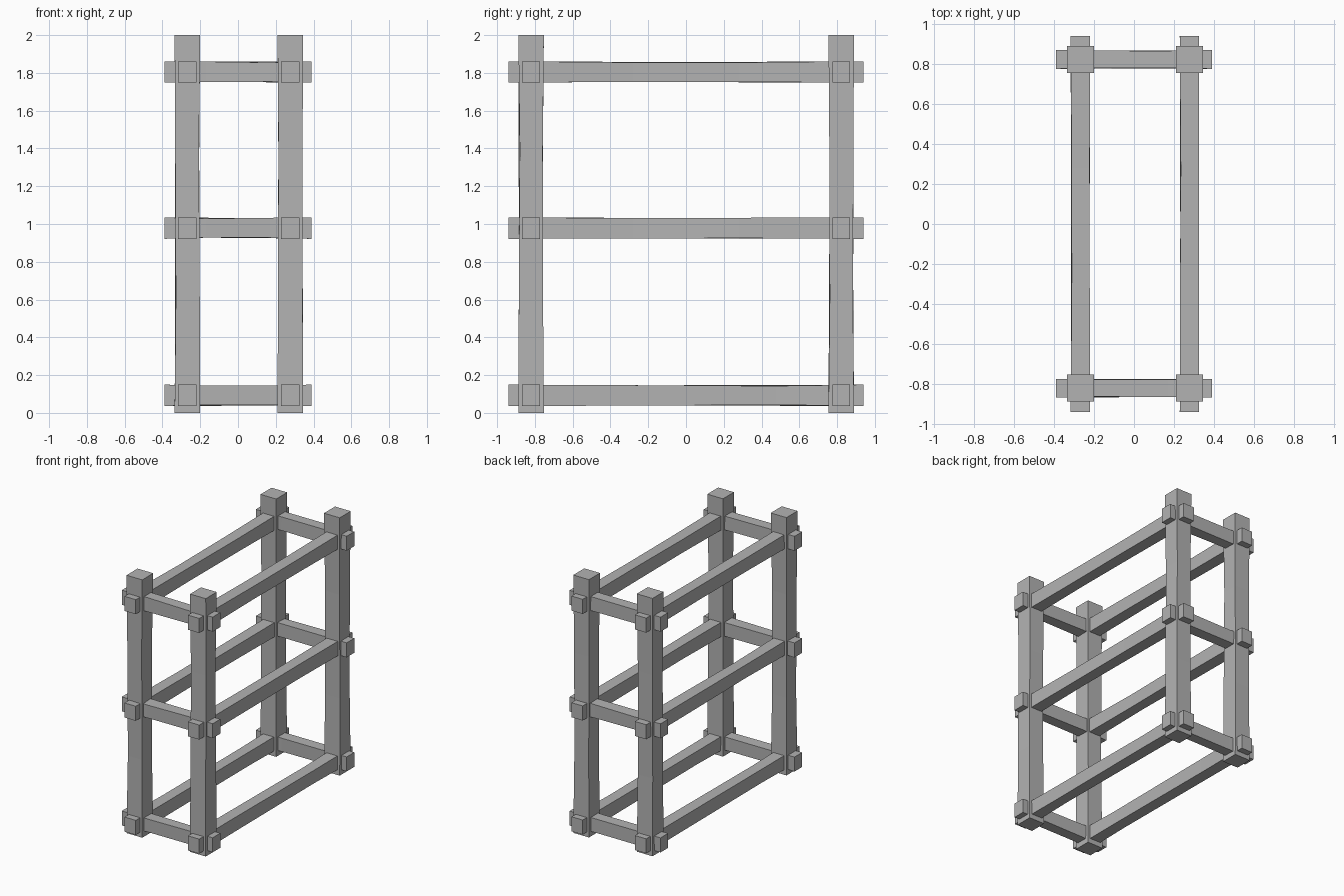
import bpy, bmesh, random
from mathutils import Vector

random.seed(4)
if "Cube" in bpy.data.objects:
    bpy.data.objects.remove(bpy.data.objects["Cube"])

grey = bpy.data.materials.new("grey_timber")
grey.use_nodes = True
grey.diffuse_color = (0.45, 0.45, 0.45, 1)
grey.node_tree.nodes["Principled BSDF"].inputs["Base Color"].default_value = (0.45, 0.45, 0.45, 1)


def timber(name, centre, size, axis, waist):
    """Square timber along an axis, hewn slightly thinner between two inner rings."""
    bm = bmesh.new()
    bmesh.ops.create_cube(bm, size=1)
    bmesh.ops.scale(bm, vec=size, verts=bm.verts)
    along = Vector((axis == 0, axis == 1, axis == 2))
    for side in (-1, 1):
        bmesh.ops.bisect_plane(bm, geom=bm.verts[:] + bm.edges[:] + bm.faces[:],
                               plane_co=along * side * waist, plane_no=along)
    # Pull the inner rings in a little, unevenly
    for v in bm.verts:
        if abs(v.co[axis]) < size[axis] * 0.45:
            for k in range(3):
                if k != axis:
                    v.co[k] *= random.uniform(0.88, 0.98)
    mesh = bpy.data.meshes.new(name)
    bm.to_mesh(mesh)
    bm.free()
    mesh.materials.append(grey)
    ob = bpy.data.objects.new(name, mesh)
    ob.location = centre
    bpy.context.collection.objects.link(ob)


columns = {"right": -0.268, "left": 0.277}
rows = {"front": -0.82, "back": 0.822}
# Level name: height and inner ring position of the long rail
levels = {"bottom": (0.093, 0.48), "middle": (0.978, 0.28), "top": (1.805, 0.28)}

# Upright posts
for side, x in columns.items():
    for end, y in rows.items():
        timber(f"{end}_{side}_post", (x, y, 1), (0.135, 0.135, 2), 2, 0.4)

# Rails running through the posts at each level
for level, (z, waist) in levels.items():
    for side, x in columns.items():
        timber(f"{level}_{side}_long_rail", (x, 0, z), (0.097, 1.88, 0.113), 1, waist)
    for end, y in rows.items():
        timber(f"{level}_{end}_cross_rail", (0, y, z), (0.78, 0.094, 0.113), 0, 0.17)
